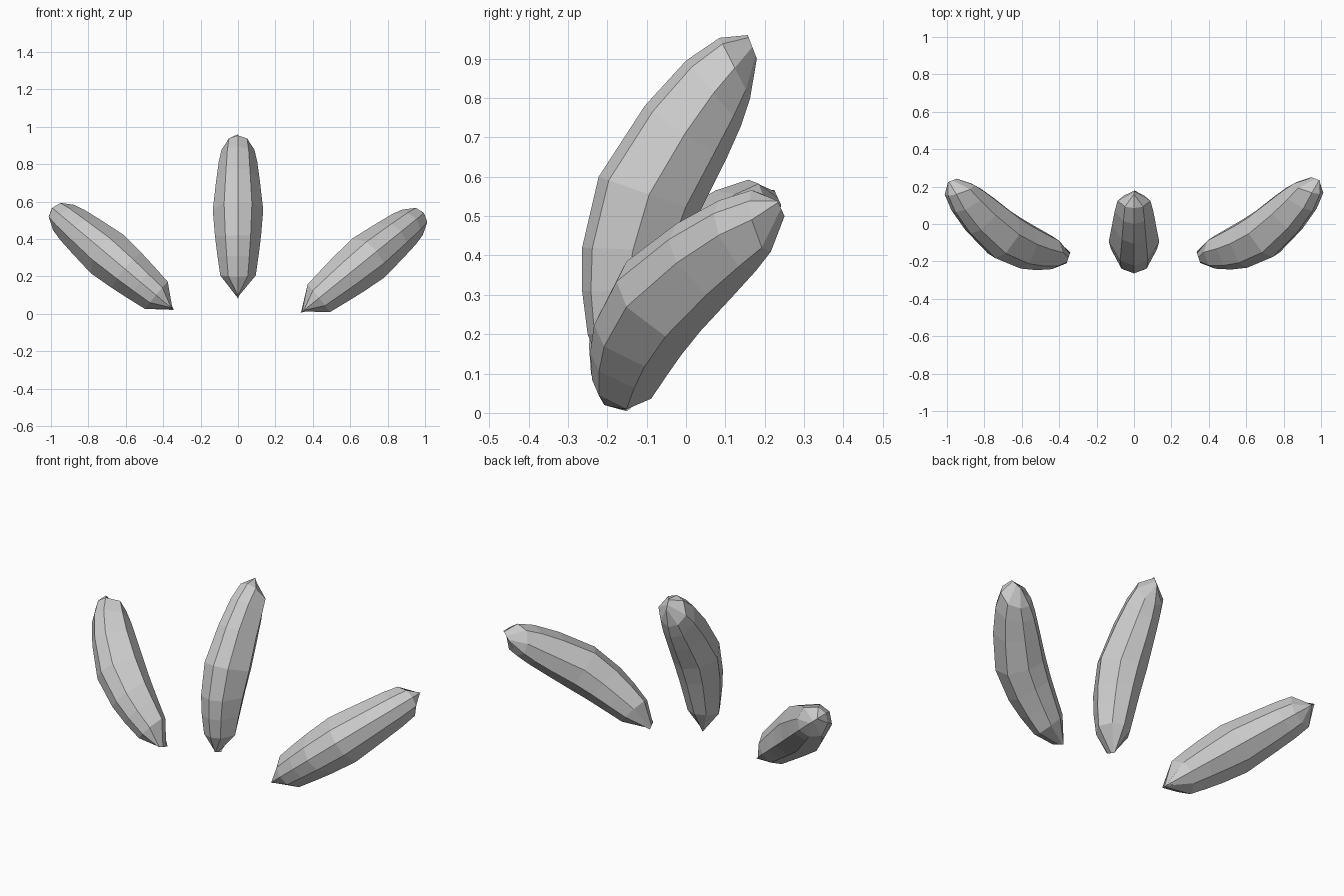
import bpy, bmesh
from math import radians
from mathutils import Matrix, Vector

if "Cube" in bpy.data.objects:
    bpy.data.objects.remove(bpy.data.objects["Cube"])

# Lengthwise stations: outer ridge (y, z), inner ridge (y, z), half width
STATIONS = [
    ((-0.21, 0.10), (-0.15, 0.08), 0.0),
    ((-0.25, 0.20), (-0.075, 0.21), 0.095),
    ((-0.264, 0.31), (-0.04, 0.31), 0.11),
    ((-0.264, 0.42), (-0.005, 0.41), 0.123),
    ((-0.222, 0.60), (0.035, 0.51), 0.135),
    ((-0.105, 0.78), (0.10, 0.64), 0.117),
    ((0.0, 0.895), (0.14, 0.73), 0.103),
    ((0.085, 0.953), (0.163, 0.80), 0.088),
    ((0.157, 0.96), (0.18, 0.90), 0.0),
]
# Half cross-section: (fraction from outer to inner, fraction of width)
SECTION = [(0, 0), (0.10, 0.55), (0.5, 1), (0.86, 0.62), (1, 0)]
PIVOT = Vector((0, -0.005, 0.52))


def petal(name, centre, lean, tilt):
    """Curved pod lofted through the stations, then leaned sideways and tilted back."""
    bm = bmesh.new()
    rings = []
    for outer, inner, w in STATIONS:
        o, i = Vector((0, *outer)), Vector((0, *inner))
        right = [bm.verts.new(o.lerp(i, t) + Vector((w * s, 0, 0))) for t, s in SECTION]
        left = [bm.verts.new(o.lerp(i, t) - Vector((w * s, 0, 0))) for t, s in SECTION[-2:0:-1]]
        rings.append(right + left)
    for a, b in zip(rings, rings[1:]):
        n = len(a)
        for k in range(n):
            bm.faces.new((a[k], a[(k + 1) % n], b[(k + 1) % n], b[k]))
    # Weld the collapsed ends into short wedge edges
    bmesh.ops.remove_doubles(bm, verts=bm.verts, dist=0.0005)
    bmesh.ops.recalc_face_normals(bm, faces=bm.faces)
    move = (Matrix.Translation(centre) @ Matrix.Rotation(radians(lean), 4, 'Y')
            @ Matrix.Rotation(radians(-tilt), 4, 'X') @ Matrix.Translation(-PIVOT))
    bm.transform(move)
    mesh = bpy.data.meshes.new(name)
    bm.to_mesh(mesh)
    bm.free()
    bpy.context.collection.objects.link(bpy.data.objects.new(name, mesh))


# Upright pod in the middle, one leaning out on each side
petal("middle_pod", PIVOT, 0, 0)
petal("right_pod", Vector((0.665, 0.033, 0.272)), 51, 5)
petal("left_pod", Vector((-0.668, 0.028, 0.293)), -50, 4.5)
